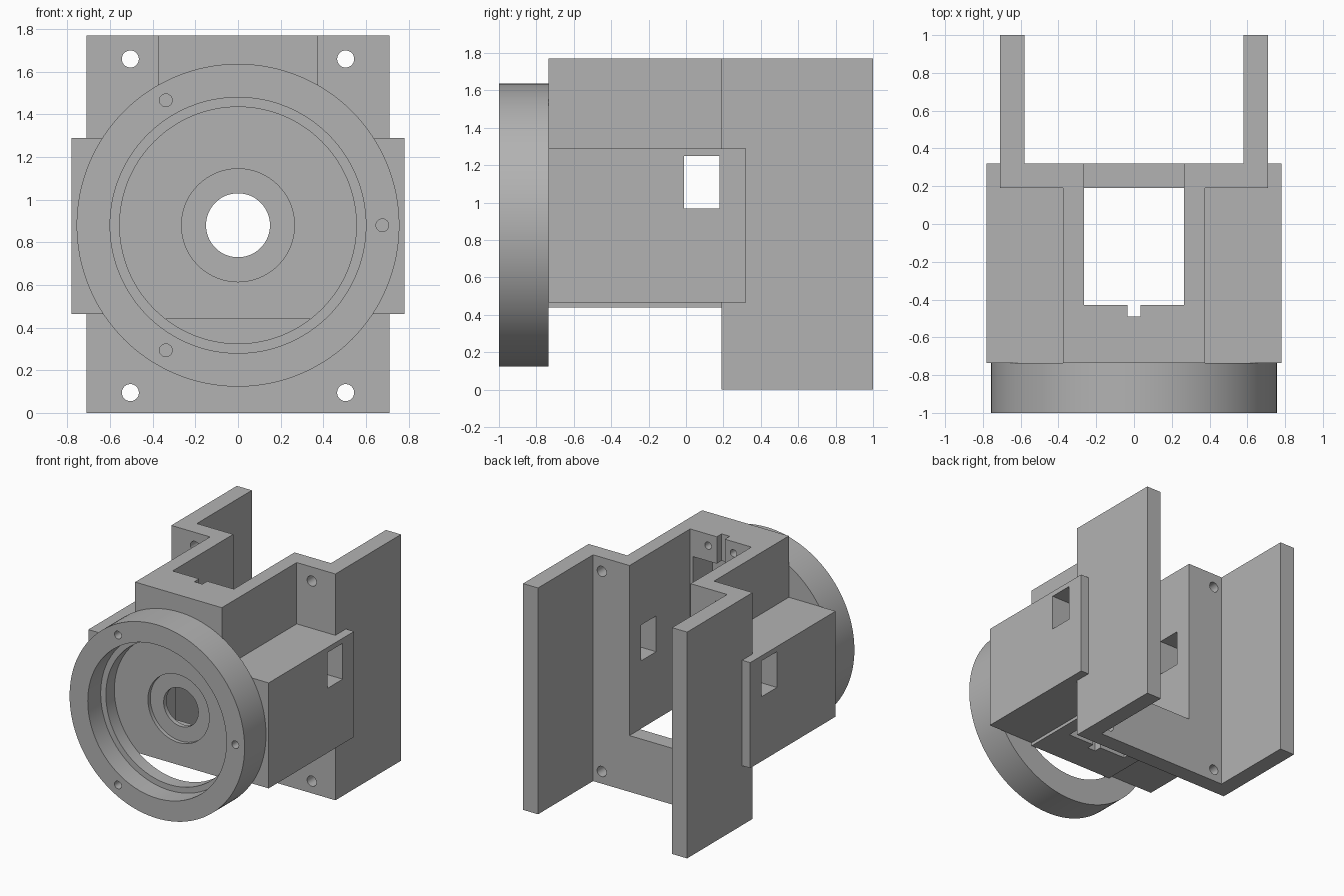
import bpy, bmesh, math
from mathutils import Matrix, Vector

cube = bpy.data.objects.get("Cube")
if cube:
    bpy.data.objects.remove(cube, do_unlink=True)

grey = bpy.data.materials.new("matte_grey")
grey.use_nodes = True
colour = (0.45, 0.45, 0.45, 1)
grey.diffuse_color = colour
grey.node_tree.nodes["Principled BSDF"].inputs["Base Color"].default_value = colour

AXIS_Z = 0.88            # height of the motor shaft
TOP, FRONT = 1.77, -0.735


def make(name, bm):
    bmesh.ops.recalc_face_normals(bm, faces=bm.faces)
    mesh = bpy.data.meshes.new(name)
    bm.to_mesh(mesh)
    bm.free()
    mesh.materials.append(grey)
    obj = bpy.data.objects.new(name, mesh)
    bpy.context.collection.objects.link(obj)
    return obj


def extrude(name, outline, z0, z1):
    """Upright prism from a plan outline."""
    bm = bmesh.new()
    face = bm.faces.new([bm.verts.new((x, y, z0)) for x, y in outline])
    up = bmesh.ops.extrude_face_region(bm, geom=[face])["geom"]
    bmesh.ops.translate(bm, verts=[v for v in up if isinstance(v, bmesh.types.BMVert)],
                        vec=(0, 0, z1 - z0))
    return make(name, bm)


def box(x0, x1, y0, y1, z0, z1):
    return extrude("cutter", [(x0, y0), (x1, y0), (x1, y1), (x0, y1)], z0, z1)


def drill(x, z, r, y0, y1, sides=32):
    """Cylindrical cutter running along y."""
    bm = bmesh.new()
    place = Matrix.Translation((x, (y0 + y1) / 2, z)) @ Matrix.Rotation(math.pi / 2, 4, "X")
    bmesh.ops.create_cone(bm, cap_ends=True, segments=sides, radius1=r, radius2=r,
                          depth=y1 - y0, matrix=place)
    return make("cutter", bm)


def cut(obj, cutters):
    for c in cutters:
        c.hide_render = True
        mod = obj.modifiers.new("cut", "BOOLEAN")
        mod.operation, mod.solver, mod.object = "DIFFERENCE", "EXACT", c
    graph = bpy.context.evaluated_depsgraph_get()
    mesh = bpy.data.meshes.new_from_object(obj.evaluated_get(graph))
    obj.modifiers.clear()
    obj.data = mesh
    for c in cutters:
        bpy.data.objects.remove(c, do_unlink=True)


def mirrored(half):
    """Close a right-hand outline with its left-hand copy."""
    return half + [(-x, y) for x, y in reversed(half)]


def window():
    return box(-1, 1, -0.01, 0.18, 0.97, 1.25)


# Round front flange with a stepped bore and three screw holes
bm = bmesh.new()
section = [(0.6, -1), (0.757, -1), (0.757, FRONT), (0.555, FRONT), (0.555, -0.84), (0.6, -0.84)]
ring = [bm.verts.new((r, y, AXIS_Z)) for r, y in section]
edges = [bm.edges.new((ring[i - 1], ring[i])) for i in range(len(ring))]
bmesh.ops.spin(bm, geom=ring + edges, cent=(0, 0, AXIS_Z), axis=(0, 1, 0),
               angle=math.tau, steps=128, use_merge=True)
bmesh.ops.remove_doubles(bm, verts=bm.verts, dist=0.0001)
flange = make("front_flange", bm)
angles = [i * math.tau / 3 for i in range(3)]
cut(flange, [drill(0.677 * math.cos(a), AXIS_Z + 0.677 * math.sin(a), 0.03, -1.1, -0.8)
             for a in angles])

# Motor housing: a U-shaped channel open at the back, with a cable groove
housing = extrude("motor_housing", mirrored([
    (0.375, FRONT), (0.375, 0.19), (0.265, 0.19), (0.265, -0.43),
    (0.035, -0.43), (0.035, -0.49)]), 0.44, TOP)
cutters = [window(),
           box(-0.24, 0.24, -0.67, -0.4, 0.615, 1.56),         # motor pocket
           drill(0, AXIS_Z, 0.15, -0.9, -0.5, 96),             # shaft hole
           drill(0, AXIS_Z, 0.265, -0.9, FRONT + 0.03, 96)]    # counterbore
cutters += [drill(x, z, 0.028, -0.6, -0.4) for x in (-0.11, 0.11) for z in (0.5, 1.68)]
cut(housing, cutters)

# Mounting frame: back plate with two long arms
frame = extrude("mounting_frame", mirrored([
    (0.71, 0.19), (0.71, 1), (0.58, 1), (0.58, 0.32)]), 0, TOP)
cut(frame, [box(-0.265, 0.265, 0, 0.6, 0.44, 2)]
    + [drill(x, z, 0.04, 0, 0.6) for x in (-0.505, 0.505) for z in (0.095, 1.66)])

# Side blocks with a window, lapping round the frame
parts = [flange, housing, frame]
for side, name in ((1, "left_side_block"), (-1, "right_side_block")):
    plan = [(0.375, FRONT), (0.78, FRONT), (0.78, 0.32), (0.71, 0.32), (0.71, 0.19), (0.375, 0.19)]
    block = extrude(name, [(side * x, y) for x, y in plan], 0.465, 1.29)
    cut(block, [window()])
    parts.append(block)

# Smooth the round surfaces, keep the edges crisp
bpy.ops.object.select_all(action="DESELECT")
for p in parts:
    p.select_set(True)
bpy.context.view_layer.objects.active = flange
bpy.ops.object.shade_smooth_by_angle(angle=math.radians(30))
